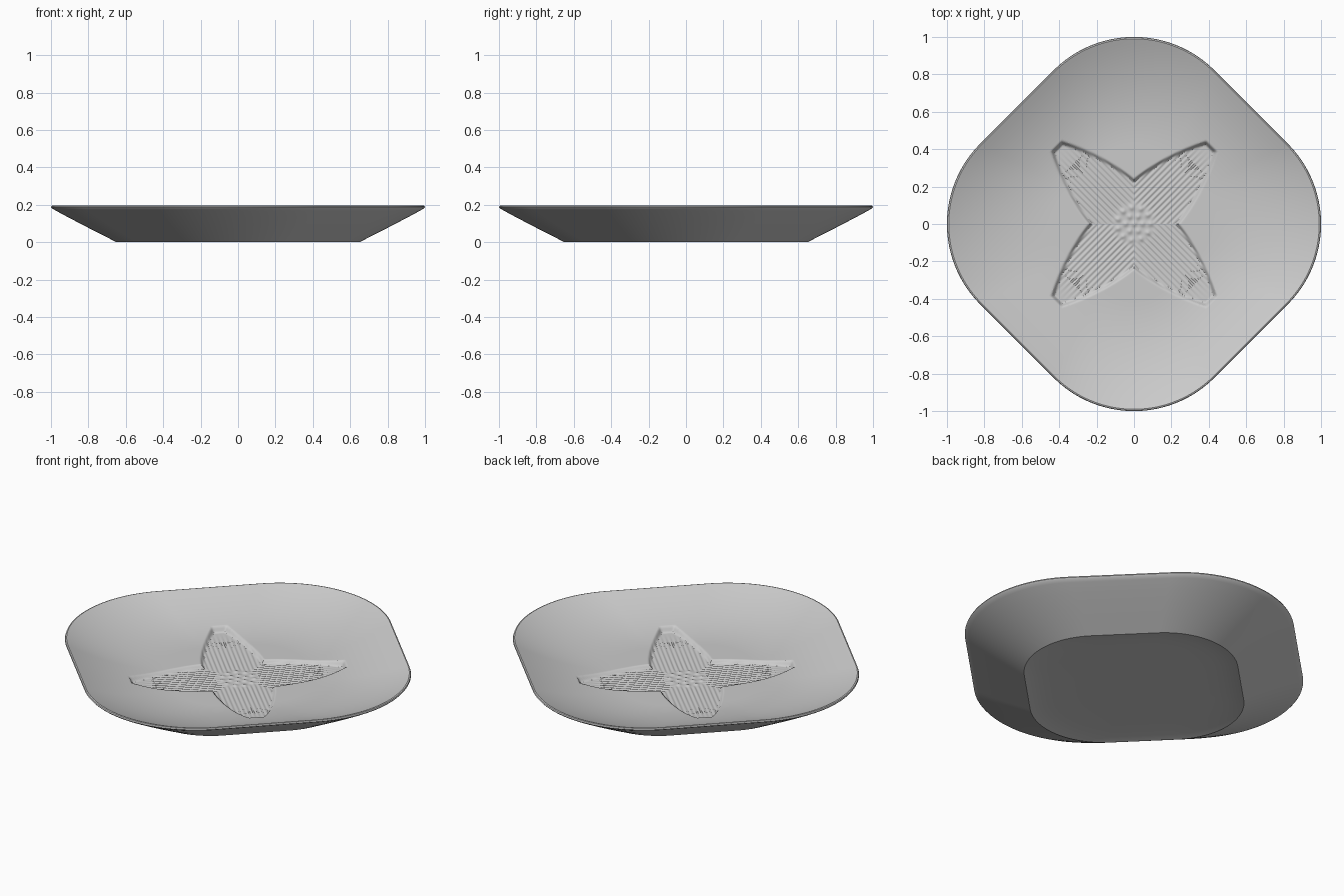
import bpy, bmesh
from math import cos, sin, sqrt, pi, exp, tan, radians

cube = bpy.data.objects.get("Cube")
if cube:
    bpy.data.objects.remove(cube, do_unlink=True)

SEGMENTS = 480
HALF, FLAT = 0.885, 0.278       # rounded square: half width, half straight side
CORNER = HALF - FLAT


def outline(angle):
    """Radius of the rounded square whose corners lie on the axes."""
    a = abs(angle % (pi / 2) - pi / 4)
    if HALF * tan(a) <= FLAT:
        return HALF / cos(a)
    b = FLAT * (cos(a) + sin(a))
    return b + sqrt(b * b - 2 * FLAT ** 2 + CORNER ** 2)


def smoothstep(t):
    t = min(max(t, 0), 1)
    return t * t * (3 - 2 * t)


# Small beads in the middle of the flower
beads = [(0, 0)]
for count, radius in ((6, 0.045), (11, 0.088)):
    beads += [(radius * cos(2 * pi * i / count), radius * sin(2 * pi * i / count))
              for i in range(count)]


def basin(k):
    """Plain height of the inside at fraction k of the outline."""
    return 0.078 + 0.114 * max(0, (k - 0.42) / 0.56) ** 2


def inside_height(x, y, k):
    """Basin with four sunken, ribbed petals along the diagonals."""
    z = basin(k)
    along = (abs(x) + abs(y)) / sqrt(2)
    across = abs(abs(x) - abs(y)) / sqrt(2)
    if along > 0.62:
        return z
    width = 0.185 * (1 - (along / 0.66) ** 2.2)
    sunk = smoothstep(min(width - across, 0.59 - along) / 0.024)
    r = sqrt(x * x + y * y)
    ribs = 0.0022 * cos(2 * pi * across / 0.024) * smoothstep((r - 0.08) / 0.06)
    ribs *= smoothstep((0.58 - along) / 0.15)
    petal = 0.056 + 0.012 * (along / 0.6) ** 2 + ribs
    if r < 0.14:
        petal += sum(0.007 * exp(-((x - bx) ** 2 + (y - by) ** 2) / 0.0002)
                     for bx, by in beads)
    return z + (petal - z) * sunk


# Cross-section from the hollow underside, over the foot and wall, to the lip
underside = [(0.2, 0.016), (0.48, 0.016), (0.56, 0.013), (0.62, 0.006), (0.65, 0),
             (0.74, 0.046), (0.83, 0.092), (0.91, 0.134), (0.975, 0.169),
             (0.994, 0.180), (1, 0.187), (0.997, 0.194), (0.99, 0.196)]

# Rings of the inside, close together where the petals are
inside = [0.98 - 0.3 * i / 20 for i in range(20)] + [0.68 * (1 - i / 112) for i in range(112)]

bm = bmesh.new()
angles = [2 * pi * i / SEGMENTS for i in range(SEGMENTS)]
rays = [(outline(a) * cos(a), outline(a) * sin(a)) for a in angles]
rings = [[bm.verts.new((x * k, y * k, z)) for x, y in rays] for k, z in underside]
rings += [[bm.verts.new((x * k, y * k, inside_height(x * k, y * k, k))) for x, y in rays]
          for k in inside]

for low, high in zip(rings, rings[1:]):
    for i in range(SEGMENTS):
        j = (i + 1) % SEGMENTS
        bm.faces.new((low[i], low[j], high[j], high[i]))

# Close the middle above and below
top = bm.verts.new((0, 0, inside_height(0, 0, 0)))
base = bm.verts.new((0, 0, underside[0][1]))
for i in range(SEGMENTS):
    j = (i + 1) % SEGMENTS
    bm.faces.new((rings[-1][i], rings[-1][j], top))
    bm.faces.new((rings[0][j], rings[0][i], base))
bmesh.ops.recalc_face_normals(bm, faces=bm.faces)

mesh = bpy.data.meshes.new("dish")
bm.to_mesh(mesh)
bm.free()
dish = bpy.data.objects.new("dish", mesh)
bpy.context.collection.objects.link(dish)

# Pale grey glaze
glaze = bpy.data.materials.new("pale grey")
glaze.use_nodes = True
colour = (0.6, 0.6, 0.6, 1)
glaze.diffuse_color = colour
glaze.node_tree.nodes["Principled BSDF"].inputs["Base Color"].default_value = colour
mesh.materials.append(glaze)

# Smooth shading with a crisp foot edge
bpy.ops.object.select_all(action='DESELECT')
dish.select_set(True)
bpy.context.view_layer.objects.active = dish
bpy.ops.object.shade_smooth_by_angle(angle=radians(36))
